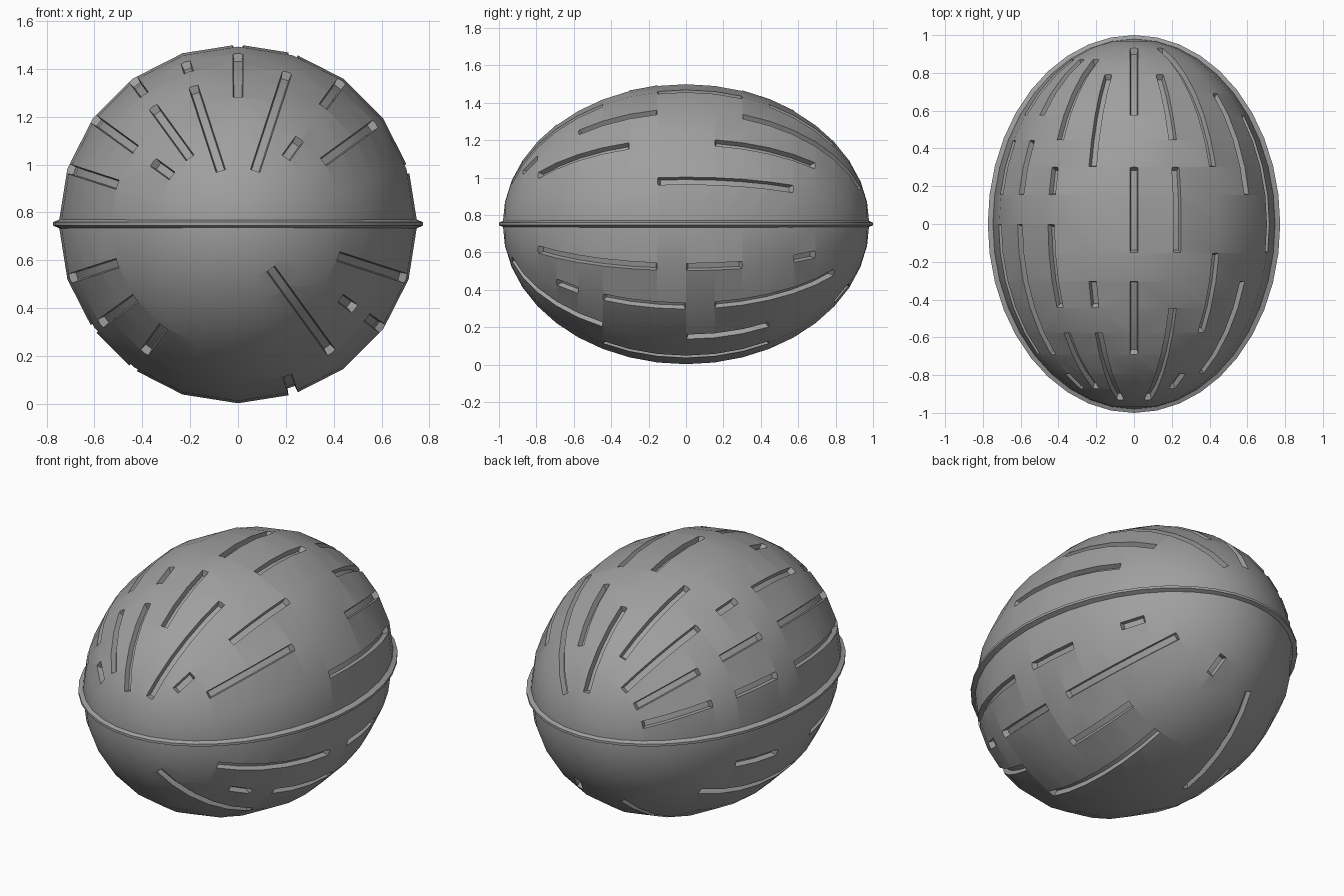
import bpy, bmesh
from math import sin, cos, radians
from mathutils import Vector

if "Cube" in bpy.data.objects:
    bpy.data.objects.remove(bpy.data.objects["Cube"])

R, L, ZC = 0.75, 0.98, 0.752   # shell radius, half length, centre height
STEP = 9                       # degrees between rings along the length
HALF_W, DEPTH = 0.021, 0.032   # groove half width and depth

grey = bpy.data.materials.new("shell_grey")
grey.use_nodes = True
grey.diffuse_color = (0.35, 0.35, 0.35, 1)
grey.node_tree.nodes["Principled BSDF"].inputs["Base Color"].default_value = (0.35, 0.35, 0.35, 1)


def finish(name, bm):
    bmesh.ops.recalc_face_normals(bm, faces=bm.faces)
    mesh = bpy.data.meshes.new(name)
    bm.to_mesh(mesh)
    bm.free()
    mesh.materials.append(grey)
    obj = bpy.data.objects.new(name, mesh)
    bpy.context.collection.objects.link(obj)
    return obj


def smooth(obj, angle):
    bpy.ops.object.select_all(action='DESELECT')
    obj.select_set(True)
    bpy.context.view_layer.objects.active = obj
    bpy.ops.object.shade_smooth_by_angle(angle=radians(angle))


# Shell: a low-poly ellipsoid with its poles at the front and back
bm = bmesh.new()
bmesh.ops.create_uvsphere(bm, u_segments=20, v_segments=20, radius=1)
for v in bm.verts:
    x, y, z = v.co
    v.co = (R * x, L * z, ZC + R * y)
shell = finish("shell", bm)

# Grooves along the length: angle around the shell -> (first ring, last ring)
grooves = {
    18: [(-1, 4)],
    36: [(1, 5), (-6, -2)],
    54: [(2, 8), (-4, -1), (-7, -6)],
    72: [(3, 6), (-1, 2), (-8, -3)],
    90: [(4, 8), (-1, 2), (-5, -2)],
    108: [(2, 6), (-3, -2), (-8, -4)],
    126: [(3, 7), (1, 2), (-3, 0), (-7, -4)],
    144: [(4, 7), (1, 3), (-5, 0), (-7, -6)],
    162: [(4, 7), (1, 3), (-5, 0)],
    198: [(1, 3), (-5, -1)],
    216: [(-1, 4), (-5, -2)],
    234: [(-1, 2), (-5, -3)],
    252: [(1, 6)],
    288: [(-3, 3), (6, 7)],
    306: [(-8, -3), (0, 3)],
    324: [(-5, -4), (-3, 0), (1, 6)],
    342: [(-6, -1), (0, 2), (4, 5)],
}


def add_groove(bm, angle, first, last):
    out = Vector((cos(radians(angle)), 0, sin(radians(angle))))
    side = Vector((-out.z, 0, out.x))
    rings = []
    for k in range(first, last + 1):
        t = radians(STEP * k)
        point = out * R * cos(t) + Vector((0, L * sin(t), ZC))
        normal = (out * cos(t) / R + Vector((0, sin(t) / L, 0))).normalized()
        along = side.cross(normal)
        if along.y < 0:
            along = -along
        # slope the two end walls inwards
        lean = 0.012 * ((k == first) - (k == last))
        low, high = point - normal * DEPTH + along * lean, point + normal * 0.04 - along * lean
        corners = (low - side * HALF_W * 0.75, low + side * HALF_W * 0.75,
                   high + side * HALF_W * 1.3, high - side * HALF_W * 1.3)
        rings.append([bm.verts.new(c) for c in corners])
    for a, b in zip(rings, rings[1:]):
        for i in range(4):
            j = (i + 1) % 4
            bm.faces.new((a[i], a[j], b[j], b[i]))
    bm.faces.new(rings[0])
    bm.faces.new(rings[-1])


bm = bmesh.new()
for angle, spans in grooves.items():
    for first, last in spans:
        add_groove(bm, angle, first, last)
cutter = finish("groove_cutter", bm)

cut = shell.modifiers.new("grooves", 'BOOLEAN')
cut.operation = 'DIFFERENCE'
cut.solver = 'EXACT'
cut.object = cutter
bpy.context.view_layer.objects.active = shell
bpy.ops.object.modifier_apply(modifier=cut.name)
bpy.data.objects.remove(cutter)
smooth(shell, 30)

# Seam: a thin ridge around the middle
bm = bmesh.new()
profile = [(-0.03, -0.03), (0.024, -0.007), (0.024, 0.007), (-0.03, 0.03)]
rings = []
for i in range(40):
    t = radians(STEP * i)
    rings.append([bm.verts.new(((R + d) * cos(t), (L - 0.004 + d) * sin(t), ZC + h))
                  for d, h in profile])
for a, b in zip(rings, rings[1:] + rings[:1]):
    for i in range(4):
        j = (i + 1) % 4
        bm.faces.new((a[i], a[j], b[j], b[i]))
smooth(finish("seam_ridge", bm), 30)
